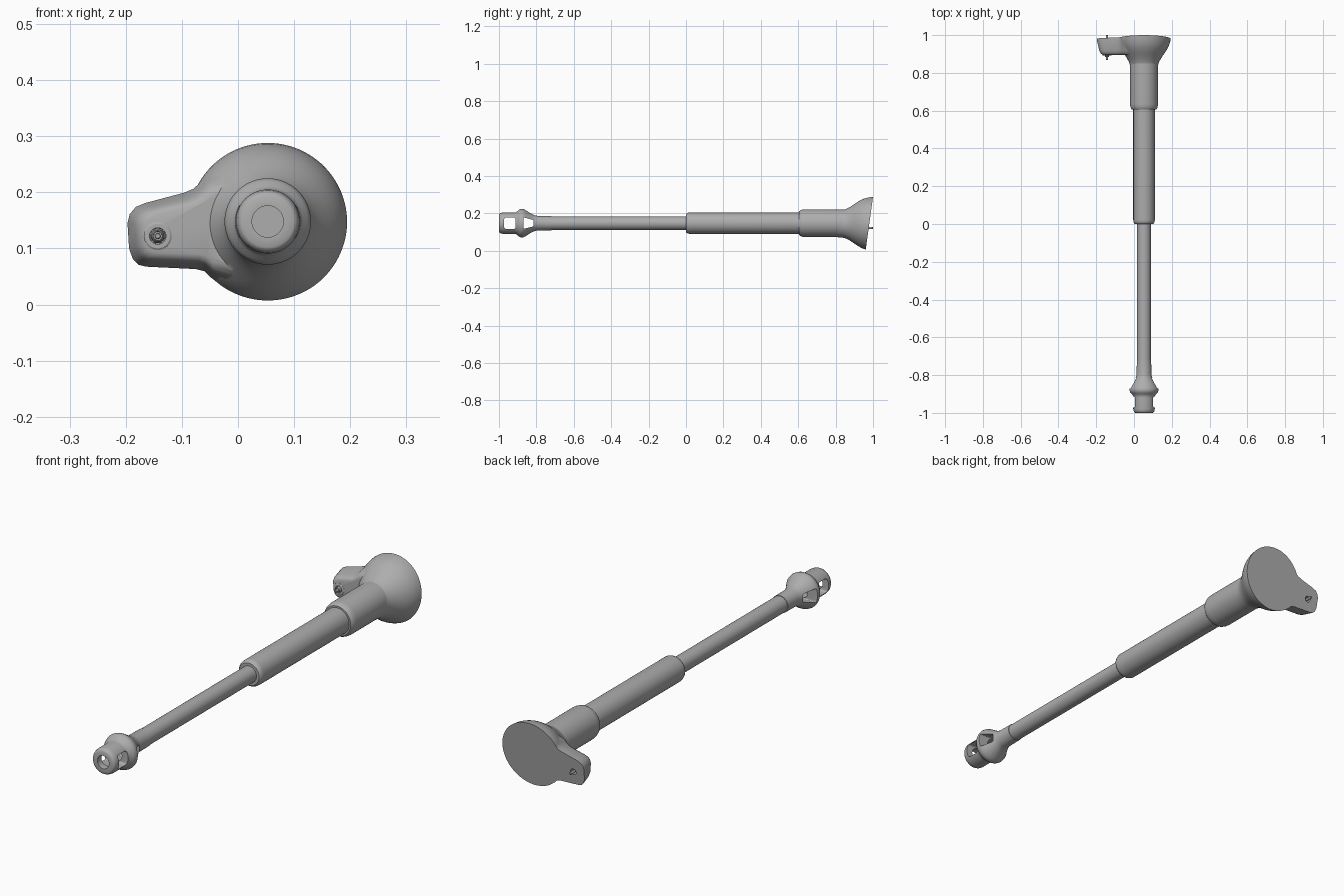
import bpy, bmesh, math
from mathutils import Vector, Matrix

if "Cube" in bpy.data.objects:
    bpy.data.objects.remove(bpy.data.objects["Cube"])

CX, CZ = 0.053, 0.148          # shaft axis
grey = bpy.data.materials.new("plain grey")
grey.diffuse_color = (0.42, 0.42, 0.42, 1)
grey.use_nodes = True
grey.node_tree.nodes["Principled BSDF"].inputs["Base Color"].default_value = grey.diffuse_color


def make(name, bm):
    bmesh.ops.recalc_face_normals(bm, faces=bm.faces)
    me = bpy.data.meshes.new(name)
    bm.to_mesh(me)
    bm.free()
    me.materials.append(grey)
    ob = bpy.data.objects.new(name, me)
    bpy.context.collection.objects.link(ob)
    return ob


def select(ob):
    bpy.ops.object.select_all(action='DESELECT')
    ob.select_set(True)
    bpy.context.view_layer.objects.active = ob


def loft(name, rings):
    """Closed solid through matching rings of points."""
    bm = bmesh.new()
    vs = [[bm.verts.new(p) for p in r] for r in rings]
    n = len(vs[0])
    for a, b in zip(vs, vs[1:]):
        for i in range(n):
            j = (i + 1) % n
            bm.faces.new((a[i], a[j], b[j], b[i]))
    bm.faces.new(vs[0])
    bm.faces.new(vs[-1])
    return make(name, bm)


def lathe(name, prof, x=CX, z=CZ, n=64):
    """Solid of revolution along y from (y, radius) pairs."""
    ang = [2 * math.pi * i / n for i in range(n)]
    return loft(name, [[(x + r * math.cos(a), y, z + r * math.sin(a)) for a in ang]
                       for y, r in prof])


def prism_x(name, pts, bevel):
    """Rounded (y, z) polygon extruded across x, used as a cutter."""
    ob = loft(name, [[(x, y, CZ + z) for y, z in pts] for x in (-0.1, 0.2)])
    bm = bmesh.new()
    bm.from_mesh(ob.data)
    edges = [e for e in bm.edges if abs(e.verts[0].co.x - e.verts[1].co.x) > 0.1]
    bmesh.ops.bevel(bm, geom=edges, offset=bevel, segments=4, profile=0.5, affect='EDGES')
    bm.to_mesh(ob.data)
    bm.free()
    return ob


def boolean(ob, other, op):
    select(ob)
    m = ob.modifiers.new("cut", 'BOOLEAN')
    m.operation, m.solver, m.object = op, 'EXACT', other
    bpy.ops.object.modifier_apply(modifier=m.name)
    bpy.data.objects.remove(other)


def smooth(ob, deg=32):
    select(ob)
    bpy.ops.object.shade_smooth_by_angle(angle=math.radians(deg))


# telescoping shaft
smooth(lathe("rear_sleeve", [(0.605, 0.05), (0.605, 0.064), (0.612, 0.069), (0.622, 0.0725),
                             (0.635, 0.074), (0.9, 0.074)]))
smooth(lathe("middle_tube", [(0.0, 0.036), (0.0, 0.048), (0.005, 0.053), (0.014, 0.0565),
                             (0.022, 0.057), (0.65, 0.057)]))
smooth(lathe("front_rod", [(-0.74, 0.036), (0.05, 0.036)], n=48))

# slotted joint head at the front
head = lathe("joint_head", [
    (-1.0, 0.03), (-1.0, 0.046), (-0.997, 0.051), (-0.99, 0.055), (-0.978, 0.057),
    (-0.92, 0.057), (-0.91, 0.058), (-0.902, 0.063), (-0.894, 0.071), (-0.887, 0.075),
    (-0.878, 0.077), (-0.868, 0.075), (-0.855, 0.068), (-0.835, 0.055), (-0.82, 0.047),
    (-0.808, 0.042), (-0.795, 0.039), (-0.72, 0.038)])
boolean(head, lathe("bore", [(-1.1, 0.028), (-0.81, 0.028)], n=48), 'DIFFERENCE')
boolean(head, prism_x("slot", [(-0.972, -0.031), (-0.912, -0.031),
                               (-0.912, 0.031), (-0.972, 0.031)], 0.01), 'DIFFERENCE')
boolean(head, prism_x("window", [(-0.87, -0.031), (-0.815, -0.017),
                                 (-0.815, 0.017), (-0.87, 0.031)], 0.006), 'DIFFERENCE')
smooth(head)

# flared base
base = lathe("flared_base", [
    (0.8, 0.071), (0.83, 0.073), (0.845, 0.0755), (0.86, 0.081), (0.875, 0.089),
    (0.89, 0.0985), (0.905, 0.109), (0.92, 0.119), (0.935, 0.1275), (0.95, 0.134),
    (0.965, 0.1385), (0.98, 0.1415), (1.0, 0.1435), (1.05, 0.1435)], z=0.1445, n=96)

# side lug: outline shrinks towards its front face
outline = [(0.0, 0.255), (-0.05, 0.236), (-0.066, 0.218), (-0.08, 0.206), (-0.097, 0.199),
           (-0.165, 0.181), (-0.182, 0.174), (-0.193, 0.161), (-0.197, 0.145),
           (-0.194, 0.098), (-0.188, 0.08), (-0.178, 0.070), (-0.165, 0.0665),
           (-0.075, 0.062), (-0.06, 0.058), (-0.045, 0.043), (0.0, 0.03)]


def lug_ring(y, s):
    return [(-0.04 + (x + 0.04) * (1 - 0.9 * s) if x < -0.04 else x, y,
             0.132 + (z - 0.132) * (1 - 1.6 * s)) for x, z in outline]


lug = loft("lug", [lug_ring(y, s) for y, s in
                   ((1.05, 0), (0.975, 0), (0.92, 0.09), (0.908, 0.125),
                    (0.900, 0.17), (0.896, 0.24))])
boolean(base, lug, 'UNION')

# bolt hole
BX, BZ = -0.143, 0.122
boolean(base, lathe("bolt_hole", [(0.8, 0.013), (1.1, 0.013)], BX, BZ, 32), 'DIFFERENCE')

# slanted back face
bm = bmesh.new()
bm.from_mesh(base.data)
cut = bmesh.ops.bisect_plane(bm, geom=bm.verts[:] + bm.edges[:] + bm.faces[:],
                             plane_co=(0, 0.96, 0), plane_no=(0, 1, -0.138), clear_outer=True)
rim = [e for e in cut['geom_cut'] if isinstance(e, bmesh.types.BMEdge)]
bmesh.ops.triangle_fill(bm, edges=rim, use_beauty=True, normal=(0, 1, -0.138))
bmesh.ops.recalc_face_normals(bm, faces=bm.faces)
bm.to_mesh(base.data)
bm.free()
smooth(base, 38)

# bolt: pin, collar and seat ring
smooth(lathe("bolt_pin", [(0.868, 0.004), (0.87, 0.0055), (0.998, 0.0055), (1.0, 0.004)], BX, BZ, 24))
collar = lathe("bolt_collar", [(0.884, 0.009), (0.886, 0.011), (0.93, 0.0128)], BX, BZ, 32)
boolean(collar, lathe("socket", [(0.87, 0.0085), (0.9, 0.0075)], BX, BZ, 24), 'DIFFERENCE')
smooth(collar)
seat = lathe("bolt_seat", [(0.893, 0.022), (0.895, 0.025), (0.91, 0.025)], BX, BZ, 40)
boolean(seat, lathe("seat_hole", [(0.88, 0.016), (0.92, 0.012)], BX, BZ, 32), 'DIFFERENCE')
smooth(seat)
